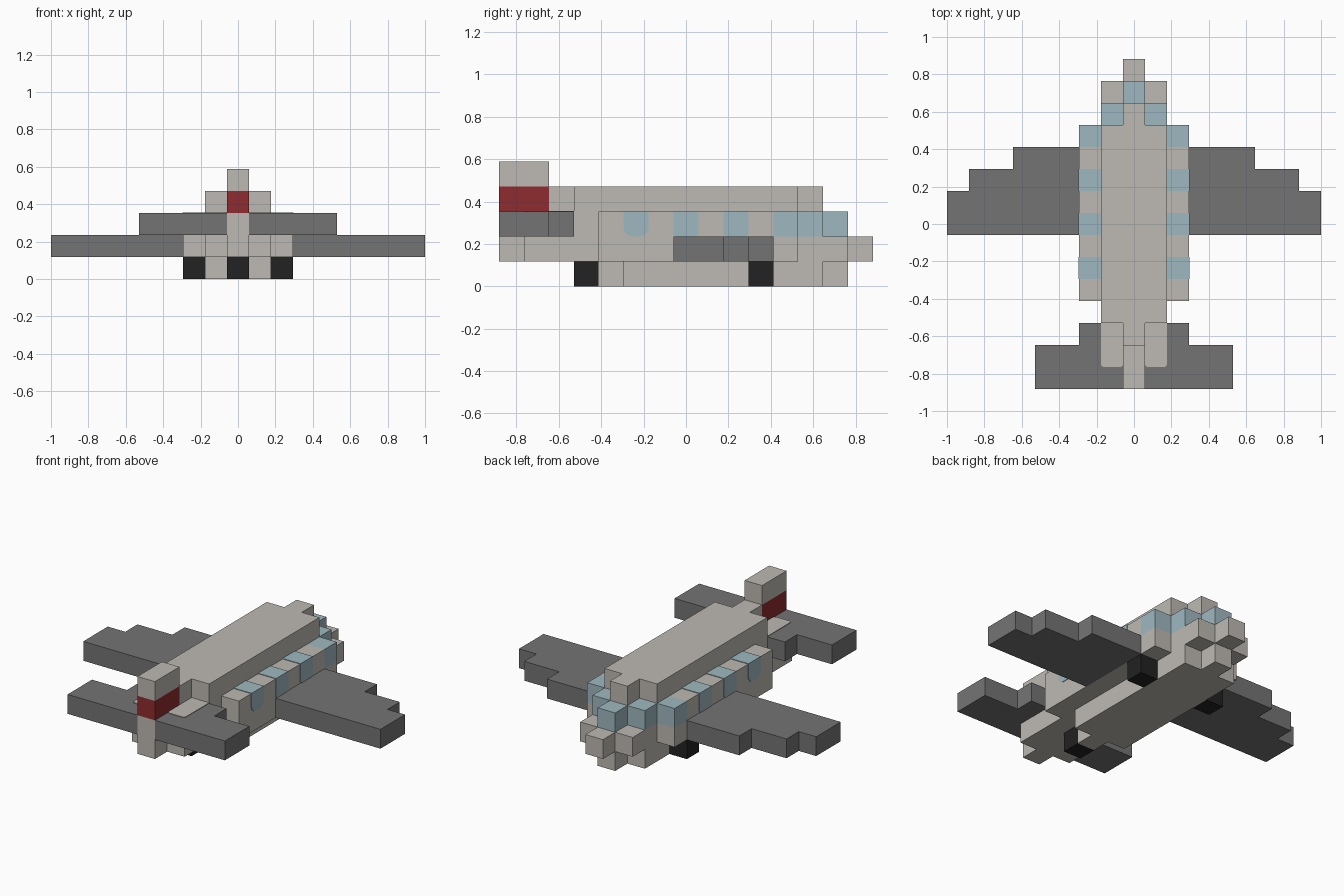
import bpy, bmesh, math
from mathutils import Vector

if "Cube" in bpy.data.objects:
    bpy.data.objects.remove(bpy.data.objects["Cube"])

U = 2 / 17              # edge of one block
MID = 7.5               # block row at the centre of the length
SKIN = 0.03             # thickness of painted plates, in blocks


def material(name, srgb):
    color = [(c / 255 / 12.92) if c < 11 else ((c / 255 + 0.055) / 1.055) ** 2.4 for c in srgb]
    m = bpy.data.materials.new(name)
    m.use_nodes = True
    m.diffuse_color = (*color, 1)
    m.node_tree.nodes["Principled BSDF"].inputs["Base Color"].default_value = (*color, 1)
    return m


BEIGE = material("warm grey", (190, 186, 180))
GREY = material("wing grey", (116, 116, 116))
GLASS = material("pale blue glass", (159, 185, 192))
RED = material("dark red", (143, 44, 46))
BLACK = material("tyre black", (34, 34, 34))


def prism(name, outlines, low, high, mat, along_x=False):
    """Extrude 2D outlines, given in blocks, along z or along x."""
    bm = bmesh.new()
    for outline in outlines:
        def place(a, b, c):
            p = (c, a, b) if along_x else (a, b, c)
            return Vector((p[0], p[1] - MID, p[2])) * U
        base = bm.faces.new([bm.verts.new(place(a, b, low)) for a, b in outline])
        top = bmesh.ops.extrude_face_region(bm, geom=[base])["geom"]
        shift = place(0, 0, high) - place(0, 0, low)
        bmesh.ops.translate(bm, vec=shift, verts=[v for v in top if isinstance(v, bmesh.types.BMVert)])
    bmesh.ops.recalc_face_normals(bm, faces=bm.faces)
    mesh = bpy.data.meshes.new(name)
    bm.to_mesh(mesh)
    bm.free()
    mesh.materials.append(mat)
    obj = bpy.data.objects.new(name, mesh)
    bpy.context.collection.objects.link(obj)
    return obj


def mirrored(points):
    return [points, [(-x, y) for x, y in points]]


def stepped(name, steps, end, low, high, mat, inner=0):
    """Layer whose half width changes at each (half width, start row)."""
    side = []
    for i, (half, start) in enumerate(steps):
        stop = steps[i + 1][1] if i + 1 < len(steps) else end
        side += [(half, start), (half, stop)]
    if inner:
        outlines = mirrored(side + [(inner, end), (inner, steps[0][1])])
    else:
        outlines = [side + [(-x, y) for x, y in reversed(side)]]
    return prism(name, outlines, low, high, mat)


def rounded(a0, a1, b0, b1, radius):
    """Rectangle with its two corners at b0 rounded."""
    points = [(a1, b1), (a0, b1)]
    for centre, start in ((a0 + radius, math.pi), (a1 - radius, 1.5 * math.pi)):
        for k in range(6):
            t = start + k * math.pi / 10
            points.append((centre + radius * math.cos(t), b0 + radius + radius * math.sin(t)))
    return points


# Fuselage, layer by layer
stepped("belly", [(0.5, 4), (1.5, 5), (0.5, 13)], 14, 0, 1, BEIGE)
stepped("lower_hull", [(0.5, 0), (1.5, 1), (2.5, 4), (1.5, 12), (0.5, 14)], 15, 1, 2, BEIGE)
stepped("cabin", [(1.5, 3), (2.5, 4)], 11, 2, 3, BEIGE)
stepped("windscreen", [(2.5, 11), (1.5, 12), (0.5, 13)], 14, 2, 3, GLASS)
stepped("roof", [(0.5, 2), (1.5, 3), (0.5, 12)], 13, 3, 4, BEIGE)

# Cabin windows wrap over the shoulder on both sides
for row, radius in ((5, 0.35), (7, 0.15), (9, 0.12)):
    prism("window", [rounded(row, row + 1, 2, 3 + SKIN, radius)],
          -2.5 - SKIN, 2.5 + SKIN, GLASS, along_x=True)

# Main wings
stepped("main_wings", [(8.5, 7), (7.5, 9), (5.5, 10)], 11, 1, 2, GREY, inner=2.5)

# Tail: stabilisers, pale fairings and fin
stepped("tailplane", [(4.5, 0), (2.5, 2)], 3, 2, 3, GREY, inner=0.5)
prism("tail_fairings", mirrored(rounded(0.5, 1.5, 1, 3, 0.15)), 3, 3 + SKIN, BEIGE)
stepped("fin_root", [(0.5, 0)], 3, 2, 3, BEIGE)
stepped("fin_band", [(0.5, 0)], 2, 3, 4, RED)
stepped("fin_tip", [(0.5, 0)], 2, 4, 5, BEIGE)

# Landing gear
stepped("tail_wheel", [(0.5, 3)], 4, 0, 1, BLACK)
stepped("main_wheels", [(2.5, 10)], 11, 0, 1, BLACK, inner=1.5)
